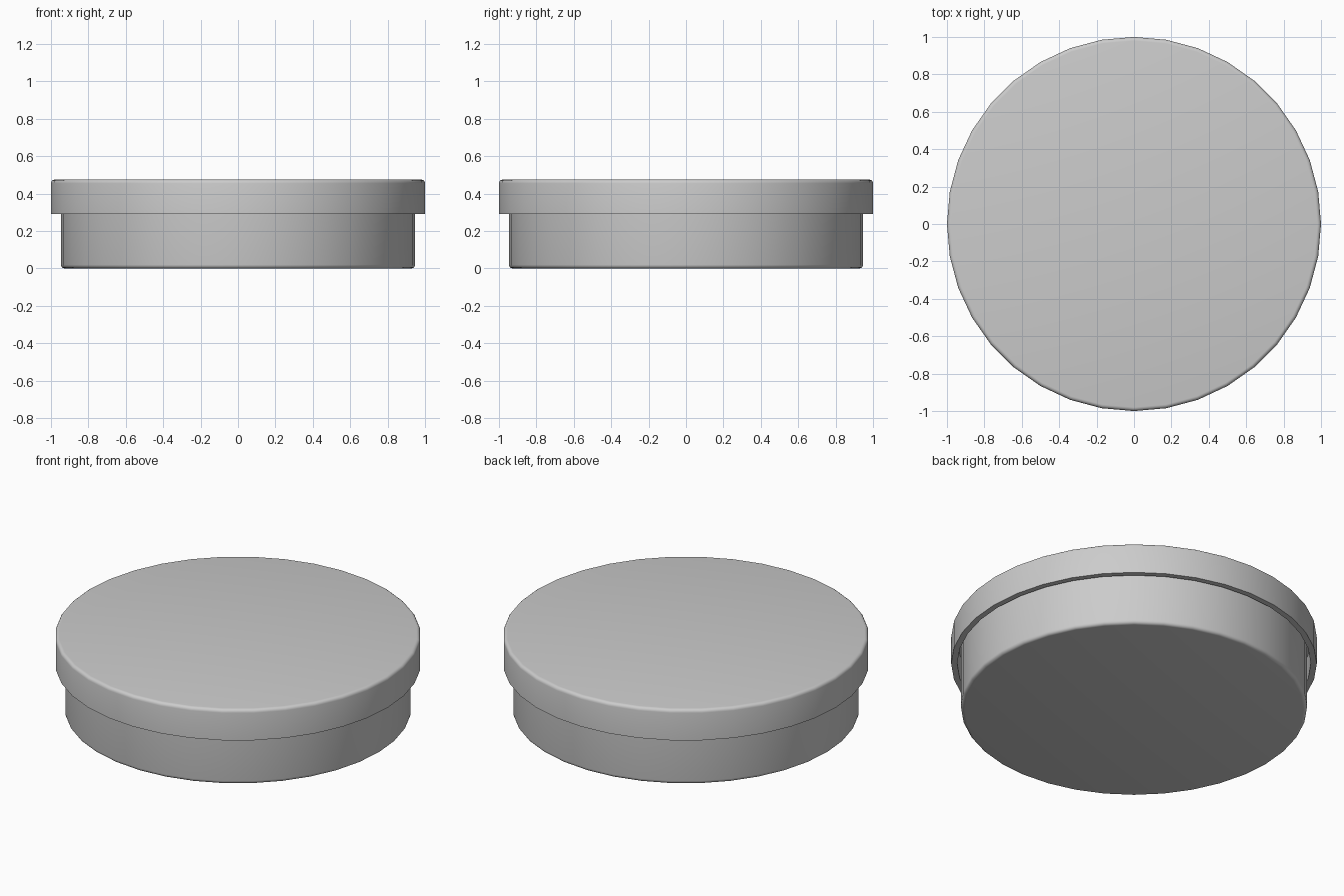
import bpy, bmesh, math

if "Cube" in bpy.data.objects:
    bpy.data.objects.remove(bpy.data.objects["Cube"])

SIDES = 36


def lathe(name, profile):
    """Spin a closed (radius, z) profile that starts and ends on the axis."""
    bm = bmesh.new()
    rings = []
    for r, z in profile:
        if r == 0:
            rings.append([bm.verts.new((0, 0, z))] * SIDES)
        else:
            rings.append([bm.verts.new((r * math.cos(math.tau * i / SIDES),
                                        r * math.sin(math.tau * i / SIDES), z))
                          for i in range(SIDES)])
    for a, b in zip(rings, rings[1:]):
        for i in range(SIDES):
            j = (i + 1) % SIDES
            corners = list(dict.fromkeys((a[i], a[j], b[j], b[i])))
            bm.faces.new(corners)
    bmesh.ops.recalc_face_normals(bm, faces=bm.faces)
    mesh = bpy.data.meshes.new(name)
    bm.to_mesh(mesh)
    bm.free()
    obj = bpy.data.objects.new(name, mesh)
    bpy.context.collection.objects.link(obj)
    bpy.ops.object.select_all(action='DESELECT')
    obj.select_set(True)
    bpy.context.view_layer.objects.active = obj
    bpy.ops.object.shade_smooth_by_angle(angle=math.radians(50))
    return obj


def rounded(r, z, size, up):
    """Outer corner points, from the flat face to the wall."""
    s = 1 if up else -1
    return [(r - size + size * math.sin(t), z - s * size * (1 - math.cos(t)))
            for t in (math.pi / 2 * k / 4 for k in range(5))]


# Shallow open dish with a rounded bottom edge
lathe("dish_base", [(0, 0)] + rounded(0.947, 0, 0.02, False)
      + [(0.947, 0.43), (0.915, 0.43), (0.915, 0.035), (0, 0.035)])

# Loose cap that fits over the dish, leaving a narrow gap at the rim
lathe("dish_lid", [(0, 0.475)] + rounded(1.0, 0.475, 0.02, True)
      + [(1.0, 0.29), (0.967, 0.29), (0.967, 0.44), (0, 0.44)])
